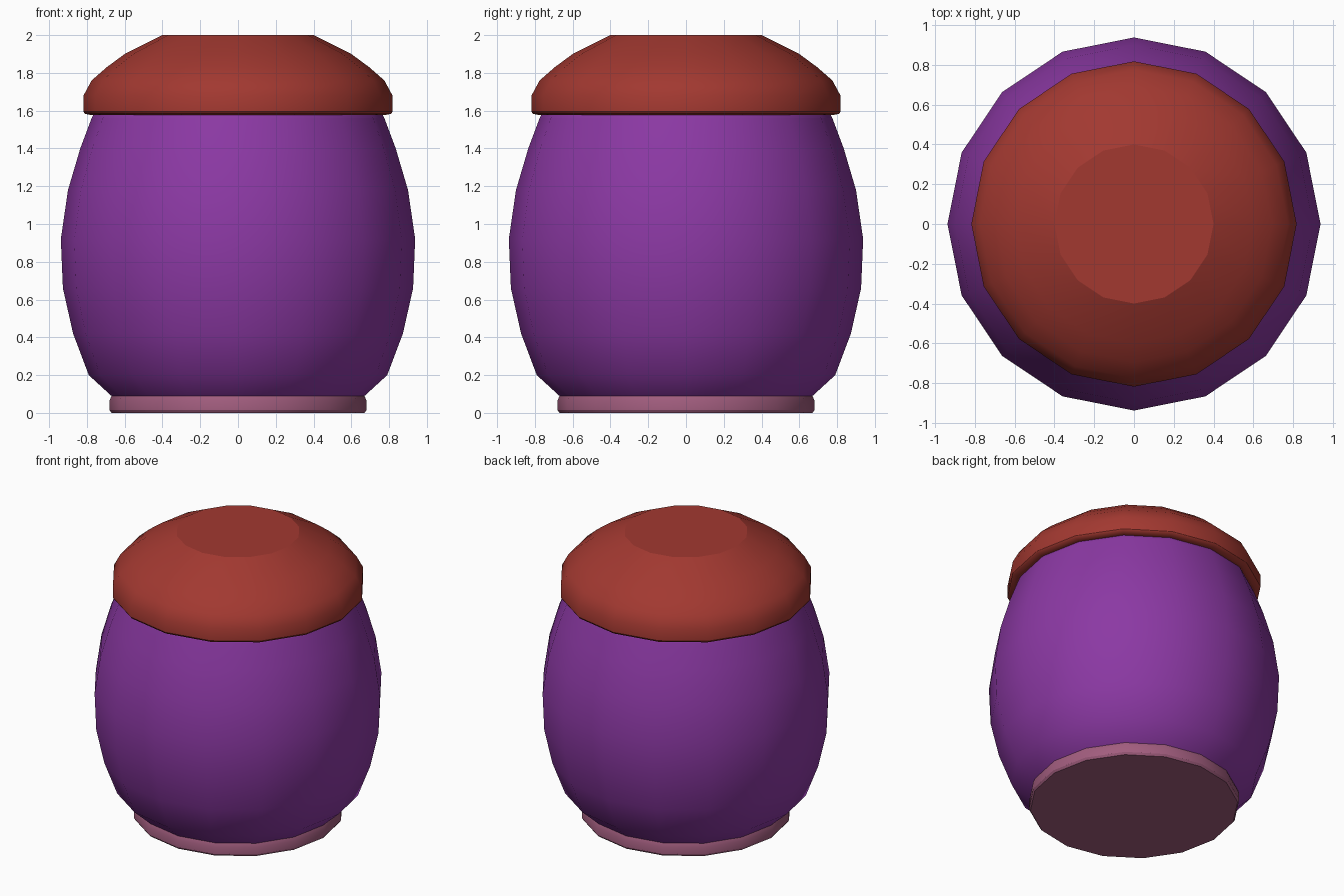
import bpy, bmesh, math

if "Cube" in bpy.data.objects:
    bpy.data.objects.remove(bpy.data.objects["Cube"])

SIDES = 16

def material(name, color):
    m = bpy.data.materials.new(name)
    m.diffuse_color = (*color, 1)
    m.use_nodes = True
    m.node_tree.nodes["Principled BSDF"].inputs["Base Color"].default_value = m.diffuse_color
    return m

def turned(name, profile, mat, sharp=()):
    """Revolve (radius, z) points, cap both ends, keep the listed rings sharp."""
    bm = bmesh.new()
    rings = [[bm.verts.new((r * math.cos(2 * math.pi * i / SIDES),
                            r * math.sin(2 * math.pi * i / SIDES), z))
              for i in range(SIDES)] for r, z in profile]
    for a, b in zip(rings, rings[1:]):
        for i in range(SIDES):
            j = (i + 1) % SIDES
            bm.faces.new((a[i], a[j], b[j], b[i]))
    bm.faces.new(rings[0][::-1])
    bm.faces.new(rings[-1])
    for f in bm.faces:
        f.smooth = True
    for k in {0, len(rings) - 1, *sharp}:
        for i in range(SIDES):
            bm.edges.get((rings[k][i], rings[k][(i + 1) % SIDES])).smooth = False
    mesh = bpy.data.meshes.new(name)
    bm.to_mesh(mesh)
    bm.free()
    mesh.materials.append(mat)
    obj = bpy.data.objects.new(name, mesh)
    bpy.context.collection.objects.link(obj)
    return obj

purple = material("purple_glaze", (0.26, 0.04, 0.37))
red = material("red_lid", (0.36, 0.04, 0.03))
pink = material("pink_foot", (0.36, 0.11, 0.21))

# Foot ring with a small bevel at the bottom
turned("foot", [(0.67, 0), (0.68, 0.015), (0.68, 0.065), (0.67, 0.09)], pink, sharp=(1,))

# Barrel-shaped body with a short neck under the lid
turned("body", [(0.67, 0.09), (0.79, 0.2), (0.873, 0.42), (0.927, 0.66), (0.938, 0.92),
                (0.9, 1.18), (0.835, 1.4), (0.775, 1.56), (0.765, 1.58)], purple, sharp=(7,))

# Domed lid with a flat top
turned("lid", [(0.78, 1.577), (0.81, 1.583), (0.818, 1.595), (0.818, 1.68), (0.775, 1.76),
               (0.695, 1.83), (0.6, 1.9), (0.4, 2.0)], red, sharp=(2,))
